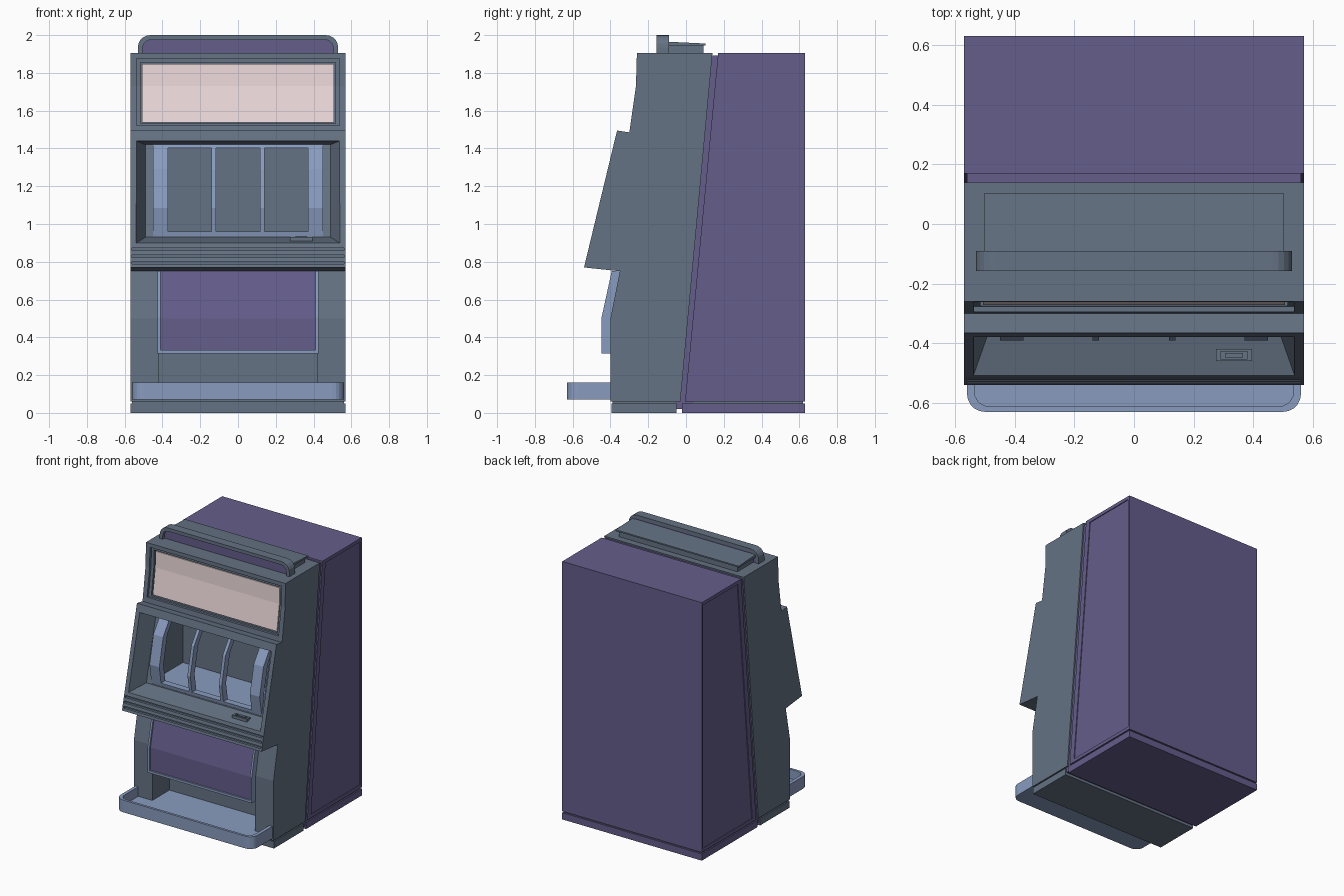
import bpy, bmesh, math

if "Cube" in bpy.data.objects:
    bpy.data.objects.remove(bpy.data.objects["Cube"])


def material(name, rgb):
    m = bpy.data.materials.new(name)
    m.diffuse_color = (*rgb, 1)
    m.use_nodes = True
    m.node_tree.nodes["Principled BSDF"].inputs["Base Color"].default_value = m.diffuse_color
    return m


SLATE = material("slate", (0.13, 0.17, 0.23))
PURPLE = material("purple", (0.13, 0.11, 0.26))
BLUE = material("pale_blue", (0.25, 0.33, 0.52))
PINK = material("pale_pink", (0.85, 0.70, 0.71))


def loft(name, ring_a, ring_b, mat=None):
    """Closed solid between two matching 3D rings."""
    bm = bmesh.new()
    a = [bm.verts.new(p) for p in ring_a]
    b = [bm.verts.new(p) for p in ring_b]
    bm.faces.new(a)
    bm.faces.new(b[::-1])
    n = len(a)
    for i in range(n):
        j = (i + 1) % n
        bm.faces.new((a[i], b[i], b[j], a[j]))
    bmesh.ops.recalc_face_normals(bm, faces=bm.faces)
    me = bpy.data.meshes.new(name)
    bm.to_mesh(me)
    bm.free()
    ob = bpy.data.objects.new(name, me)
    bpy.context.collection.objects.link(ob)
    if mat:
        me.materials.append(mat)
    return ob


def prism(name, pts, lo, hi, mat=None, axis=0):
    """Extrude a 2D outline along an axis (0: yz, 1: xz, 2: xy)."""
    def ring(v):
        return [tuple(p[:axis]) + (v,) + tuple(p[axis:]) for p in pts]
    return loft(name, ring(lo), ring(hi), mat)


def box(name, x0, x1, y0, y1, z0, z1, mat=None):
    return prism(name, [(y0, z0), (y1, z0), (y1, z1), (y0, z1)], x0, x1, mat)


def cut(ob, cutter):
    cutter.hide_render = True
    m = ob.modifiers.new("cut", 'BOOLEAN')
    m.operation, m.solver, m.object = 'DIFFERENCE', 'EXACT', cutter
    bpy.context.view_layer.objects.active = ob
    bpy.ops.object.modifier_apply(modifier=m.name)
    bpy.data.objects.remove(cutter)


def rounded(w, base, tip, r, n=5):
    """Outline of half width w whose two corners at 'tip' are rounded."""
    s = 1 if tip > base else -1
    arc = [(w - r + r * math.cos(math.pi / 2 * i / n),
            tip - s * r + s * r * math.sin(math.pi / 2 * i / n)) for i in range(n + 1)]
    right = [(w, base)] + arc
    return right + [(-x, v) for x, v in reversed(right)]


def band(front, depth):
    """Side outline of a bent sheet, given its front line."""
    return front + [(y + depth, z) for y, z in reversed(front)]


# Front cabinet
front_cabinet = prism("front_cabinet", [
    (-0.03, 0.06), (-0.40, 0.06), (-0.40, 0.50), (-0.35, 0.75), (-0.54, 0.77),
    (-0.365, 1.495), (-0.30, 1.485), (-0.265, 1.73), (-0.26, 1.905), (0.14, 1.905)],
    -0.57, 0.57, SLATE)

# Payout cavity
cut(front_cabinet, box("cutter", -0.42, 0.42, -0.6, -0.2, 0.075, 0.325))


# Reel window: sloping bezel, then a deep box behind it
def slope_y(z):
    return -0.54 + (z - 0.77) * 0.2414


def window_ring(w, z0, y0, z1, y1):
    return [(-w, y0, z0), (w, y0, z0), (w, y1, z1), (-w, y1, z1)]


cut(front_cabinet, loft("cutter",
    window_ring(0.543, 0.897, slope_y(0.9) - 0.012, 1.442, slope_y(1.44) - 0.012),
    window_ring(0.49, 0.93, -0.37, 1.42, -0.25)))
cut(front_cabinet, prism("cutter", [(-0.385, 0.935), (0.0, 0.935), (0.0, 1.415), (-0.265, 1.415)],
    -0.45, 0.45))

# Moulding grooves under the reel window
for z in (0.795, 0.83, 0.867):
    y = slope_y(z)
    cut(front_cabinet, box("cutter", -0.56, 0.56, y - 0.03, y + 0.016, z - 0.007, z + 0.007))

# Stepped recess for the upper sign
for w, z0, z1, d in ((0.537, 1.522, 1.877, 0.018), (0.515, 1.532, 1.855, 0.04)):
    front = [(-0.30 + (z0 - 1.485) / 7 + d, z0), (-0.265 + d, 1.73), (-0.261 + d, z1)]
    cut(front_cabinet, prism("cutter", band(front, -0.12), -w, w))
prism("sign_panel", band([(-0.270, 1.538), (-0.242, 1.73), (-0.238, 1.848)], 0.04),
      -0.507, 0.507, PINK)

# Reel frame: curved cheeks, dividers and end bars
reel_front = [(-0.365, 0.93), (-0.39, 1.085), (-0.345, 1.29), (-0.255, 1.42)]
for name, x0, x1 in (("reel_cheek_left", -0.45, -0.37), ("reel_divider_left", -0.14, -0.117),
                     ("reel_divider_right", 0.117, 0.14), ("reel_cheek_right", 0.37, 0.45)):
    prism(name, band(reel_front, 0.05), x0, x1, BLUE)
prism("reel_bottom_bar", band([(-0.365, 0.93), (-0.37, 0.96)], 0.05), -0.45, 0.45, BLUE)
prism("reel_top_bar", band([(-0.269, 1.402), (-0.255, 1.42)], 0.05), -0.45, 0.45, BLUE)
box("reel_floor", -0.45, 0.45, -0.34, 0.0, 0.925, 0.95, BLUE)

# Button on the sill
button_plate = box("button_plate", 0.275, 0.395, -0.46, -0.42, 0.89, 0.932, SLATE)
cut(button_plate, box("cutter", 0.29, 0.38, -0.452, -0.428, 0.924, 0.95))
box("button", 0.305, 0.365, -0.447, -0.433, 0.91, 0.936, SLATE)

# Lower door and its frame
door_front = [(-0.435, 0.33), (-0.435, 0.50), (-0.382, 0.75)]
rim_front = [(-0.447, 0.315), (-0.447, 0.505), (-0.393, 0.752)]
prism("lower_door", band(door_front, 0.06), -0.412, 0.412, PURPLE)
for name, s in (("door_rim_left", -1), ("door_rim_right", 1)):
    prism(name, band(rim_front, 0.06), min(s * 0.41, s * 0.425), max(s * 0.41, s * 0.425), BLUE)
box("door_rim_bottom", -0.425, 0.425, -0.447, -0.387, 0.315, 0.332, BLUE)

# Coin tray
tray = prism("coin_tray", rounded(0.56, -0.395, -0.63, 0.06), 0.072, 0.162, BLUE, axis=2)
cut(tray, prism("cutter", rounded(0.535, -0.3, -0.612, 0.05), 0.092, 0.3, axis=2))
box("tray_floor", -0.42, 0.42, -0.41, -0.198, 0.072, 0.092, BLUE)

# Rear cabinet with inset side panels
rear_cabinet = prism("rear_cabinet", [(-0.005, 0.06), (0.63, 0.06), (0.63, 1.905), (0.17, 1.905)],
                     -0.57, 0.57, PURPLE)
for s in (-1, 1):
    cut(rear_cabinet, prism("cutter", [(0.04, 0.085), (0.615, 0.085), (0.615, 1.88), (0.208, 1.88)],
                            s * 0.564, s * 0.60))

# Recessed seams between the cabinets and above the plinth
prism("cabinet_seam", [(-0.06, 0.02), (0.04, 0.02), (0.2, 1.893), (0.11, 1.893)],
      -0.56, 0.56, PURPLE)
box("plinth_seam", -0.56, 0.56, -0.39, 0.62, 0.03, 0.07, SLATE)

# Plinths
box("front_plinth", -0.57, 0.57, -0.395, -0.05, 0.0, 0.05, SLATE)
box("rear_plinth", -0.57, 0.57, -0.02, 0.63, 0.0, 0.05, PURPLE)

# Top lamp: arched rim, glass and lid behind
rim = prism("lamp_rim", rounded(0.53, 1.90, 2.0, 0.065), -0.157, -0.09, SLATE, axis=1)
cut(rim, prism("cutter", rounded(0.505, 1.85, 1.975, 0.045), -0.3, 0.1, axis=1))
prism("lamp_glass", rounded(0.507, 1.90, 1.977, 0.045), -0.135, -0.095, PURPLE, axis=1)
box("lamp_body", -0.485, 0.485, -0.10, 0.092, 1.90, 1.948, SLATE)
prism("lamp_lid", [(-0.10, 1.945), (0.102, 1.945), (0.102, 1.955), (0.07, 1.957), (-0.10, 1.965)],
      -0.503, 0.503, SLATE)
